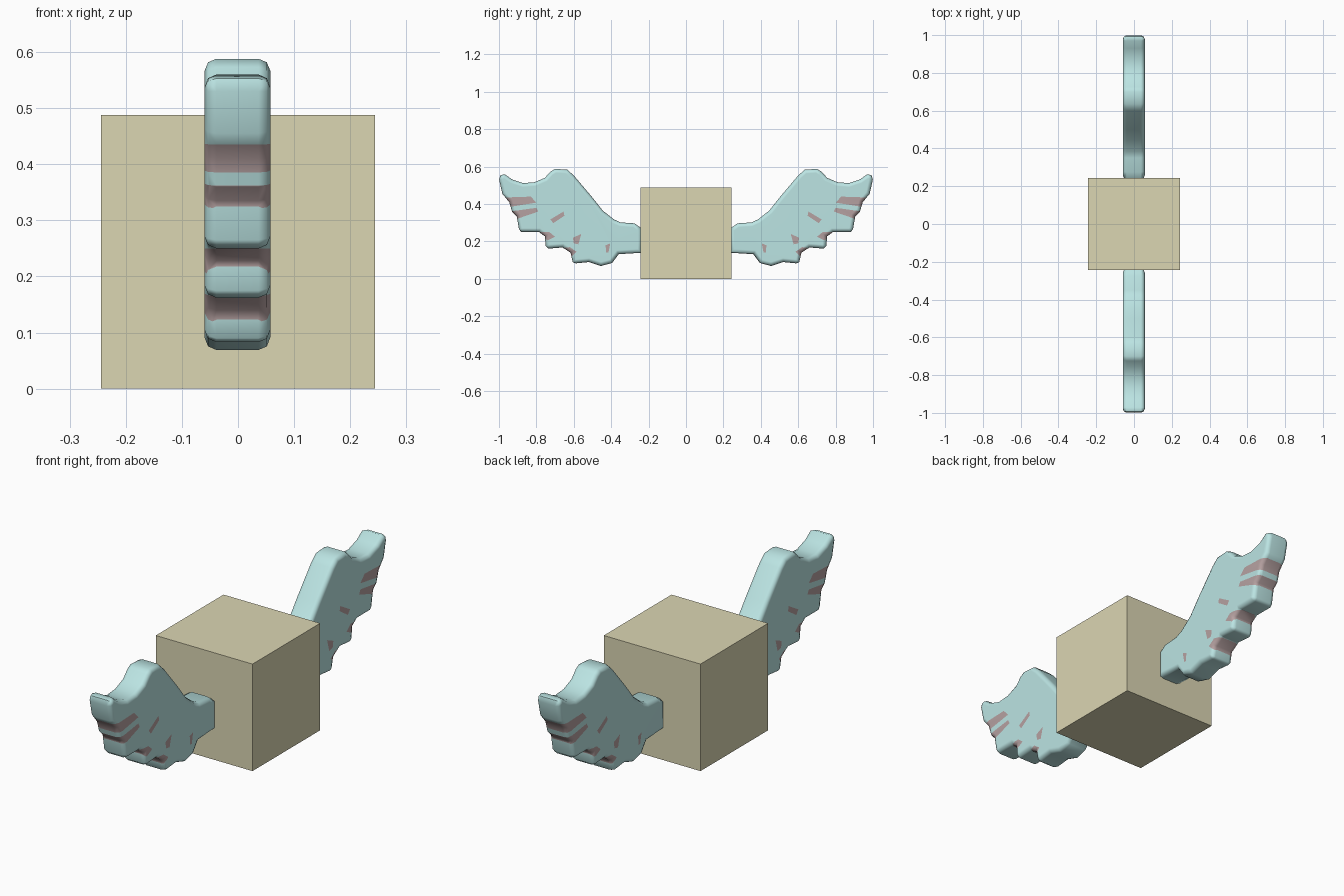
import bpy, bmesh, math
from mathutils import Vector

if "Cube" in bpy.data.objects:
    bpy.data.objects.remove(bpy.data.objects["Cube"])


def material(name, rgb):
    m = bpy.data.materials.new(name)
    m.diffuse_color = (*rgb, 1)
    m.use_nodes = True
    m.node_tree.nodes["Principled BSDF"].inputs["Base Color"].default_value = m.diffuse_color
    return m


tan = material("tan", (0.71, 0.67, 0.45))
aqua = material("pale_aqua", (0.50, 0.78, 0.77))
rose = material("grey_rose", (0.47, 0.36, 0.36))

# Block body
S = 0.488
bpy.ops.mesh.primitive_cube_add(size=S, location=(0, 0, S / 2))
body = bpy.context.object
body.name = "body_block"
body.data.materials.append(tan)

# Wing outline (y, z): leading edge out to the tip, then feather tips back to the root
OUTLINE = [(.237, .27), (.275, .297), (.35, .302), (.385, .318), (.445, .365), (.50, .435),
           (.60, .553), (.635, .584), (.70, .588), (.725, .573), (.755, .54), (.81, .517),
           (.87, .512), (.93, .532), (.97, .56), (.993, .553), (.999, .53), (.982, .455),
           (.945, .41), (.93, .36), (.905, .335), (.893, .265), (.88, .25), (.785, .25),
           (.755, .228), (.75, .175), (.735, .162), (.66, .168), (.617, .14), (.606, .09),
           (.59, .083), (.52, .09), (.455, .069), (.395, .085), (.36, .132), (.237, .14)]

# Feather stripes (y, z), convex quads
STRIPES = [[(.975, .435), (.94, .385), (.80, .408), (.83, .44)],
           [(.945, .36), (.90, .322), (.79, .36), (.80, .38)],
           [(.655, .36), (.725, .318), (.71, .298), (.65, .338)],
           [(.79, .25), (.74, .205), (.70, .225), (.73, .25)],
           [(.56, .24), (.605, .22), (.60, .19), (.575, .185)],
           [(.66, .165), (.61, .12), (.585, .145), (.62, .17)],
           [(.405, .19), (.43, .18), (.427, .14), (.415, .14)]]


def inside(p, quad):
    signs = []
    for a, b in zip(quad, quad[1:] + quad[:1]):
        signs.append((b[0] - a[0]) * (p[1] - a[1]) - (b[1] - a[1]) * (p[0] - a[0]) > 0)
    return all(signs) or not any(signs)


def wing(name, side):
    X = 0.0585
    bm = bmesh.new()
    cap = bm.faces.new([bm.verts.new((-X, y, z)) for y, z in OUTLINE])
    ext = bmesh.ops.extrude_face_region(bm, geom=[cap], use_keep_orig=True)
    bmesh.ops.translate(bm, vec=(2 * X, 0, 0),
                        verts=[v for v in ext["geom"] if isinstance(v, bmesh.types.BMVert)])
    bmesh.ops.recalc_face_normals(bm, faces=bm.faces)
    # rounded rim
    rim = [e for e in bm.edges if abs(e.verts[0].co.x - e.verts[1].co.x) < 1e-5]
    bmesh.ops.bevel(bm, geom=rim, offset=0.021, segments=2, profile=0.5,
                    affect='EDGES', clamp_overlap=False)
    # cut the stripe borders into the surface and colour the faces within
    bmesh.ops.triangulate(bm, faces=bm.faces)
    for q in STRIPES:
        for a, b in zip(q, q[1:] + q[:1]):
            n = Vector((0, b[1] - a[1], a[0] - b[0])).normalized()
            bmesh.ops.bisect_plane(bm, geom=bm.verts[:] + bm.edges[:] + bm.faces[:],
                                   dist=1e-5, plane_co=(0, *a), plane_no=n)
    for f in bm.faces:
        c = f.calc_center_median()
        f.material_index = int(any(inside((c.y, c.z), q) for q in STRIPES))
    bmesh.ops.dissolve_limit(bm, angle_limit=0.01, verts=bm.verts, edges=bm.edges,
                             delimit={'MATERIAL'})
    for v in bm.verts:
        v.co.y *= side
        v.co.x -= 0.001
    if side < 0:
        bmesh.ops.reverse_faces(bm, faces=bm.faces)
    me = bpy.data.meshes.new(name)
    bm.to_mesh(me)
    bm.free()
    me.materials.append(aqua)
    me.materials.append(rose)
    ob = bpy.data.objects.new(name, me)
    bpy.context.collection.objects.link(ob)
    bpy.ops.object.select_all(action='DESELECT')
    ob.select_set(True)
    bpy.context.view_layer.objects.active = ob
    bpy.ops.object.shade_smooth_by_angle(angle=math.radians(50))
    wn = ob.modifiers.new("weighted", 'WEIGHTED_NORMAL')
    wn.keep_sharp = True


# Pair of wings, front and back
wing("wing_back", 1)
wing("wing_front", -1)
